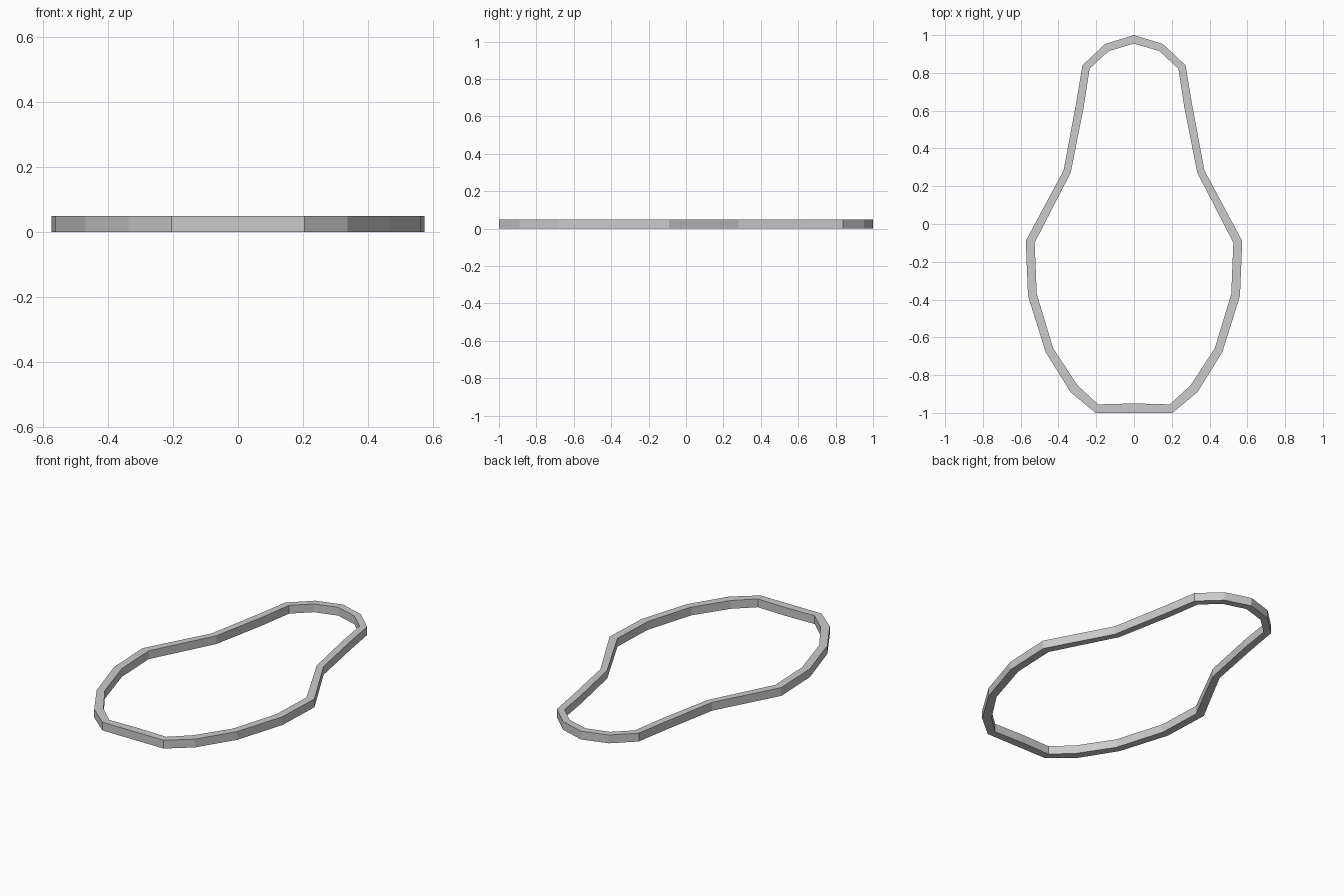
import bpy, bmesh

if "Cube" in bpy.data.objects:
    bpy.data.objects.remove(bpy.data.objects["Cube"])

H = 0.05
# Half outlines from the top centre round the right side to the bottom centre
outer = [(0, 1), (0.153, 0.953), (0.273, 0.84), (0.308, 0.63), (0.373, 0.283),
         (0.573, -0.09), (0.561, -0.38), (0.468, -0.678), (0.336, -0.89),
         (0.204, -1), (0, -1)]
inner = [(0, 0.955), (0.135, 0.915), (0.235, 0.822), (0.266, 0.62), (0.335, 0.272),
         (0.526, -0.099), (0.515, -0.37), (0.428, -0.658), (0.3, -0.853),
         (0.19, -0.955), (0, -0.95)]


def mirrored(half):
    return half + [(-x, y) for x, y in reversed(half[1:-1])]


# Pear-shaped flat ring with a rectangular section
bm = bmesh.new()
loops = [[bm.verts.new((x, y, z)) for x, y in mirrored(half)]
         for half, z in ((outer, 0), (outer, H), (inner, H), (inner, 0))]
n = len(loops[0])
for a, b in zip(loops, loops[1:] + loops[:1]):
    for i in range(n):
        j = (i + 1) % n
        bm.faces.new((a[i], a[j], b[j], b[i]))
bmesh.ops.recalc_face_normals(bm, faces=bm.faces)
mesh = bpy.data.meshes.new("pear_ring")
bm.to_mesh(mesh)
bm.free()
ring = bpy.data.objects.new("pear_ring", mesh)
bpy.context.collection.objects.link(ring)
